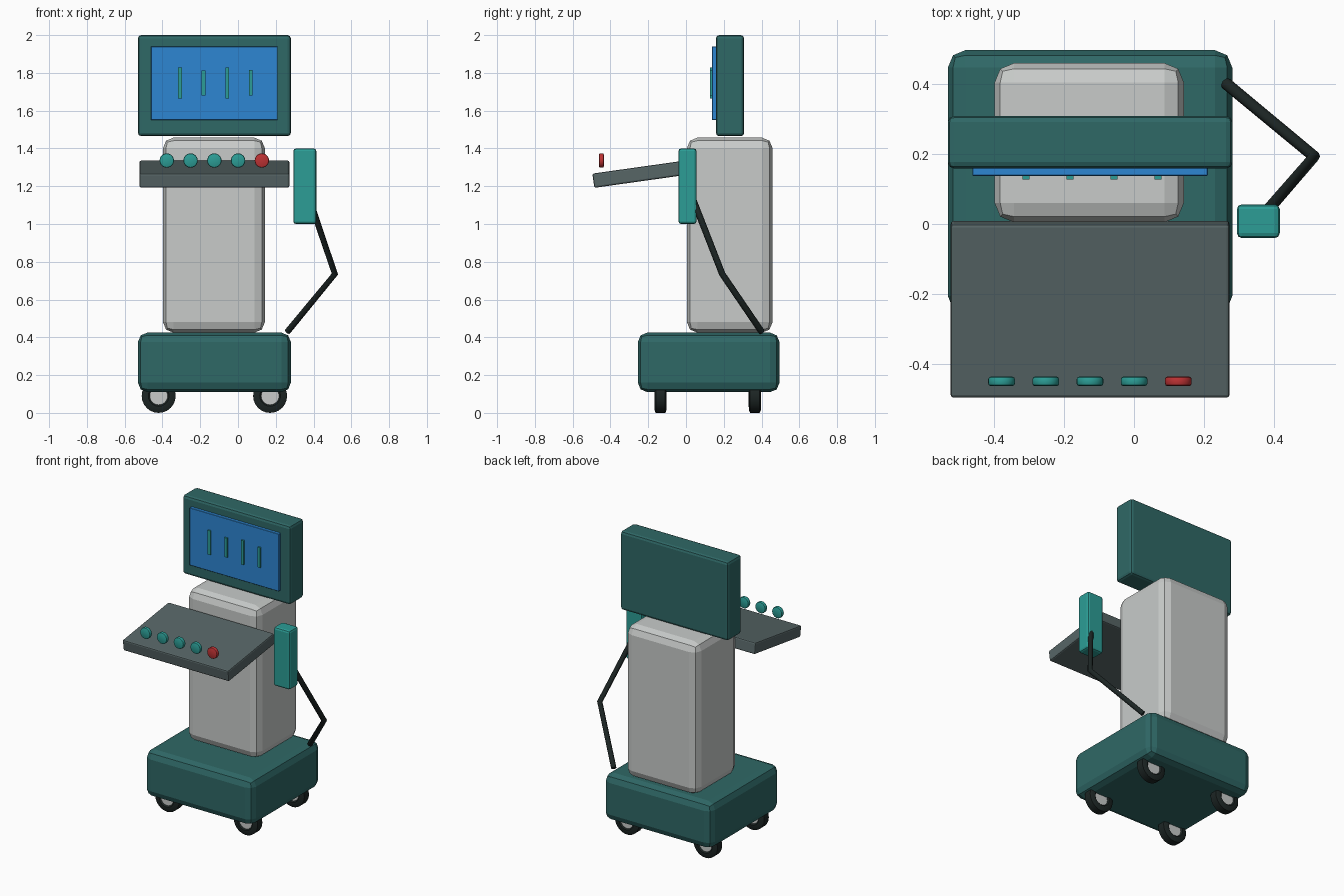
import bpy, bmesh, math
from mathutils import Vector

if "Cube" in bpy.data.objects:
    bpy.data.objects.remove(bpy.data.objects["Cube"])


def material(name, rgb):
    m = bpy.data.materials.new(name)
    m.diffuse_color = (*rgb, 1)
    m.use_nodes = True
    m.node_tree.nodes["Principled BSDF"].inputs["Base Color"].default_value = m.diffuse_color
    return m


DARK_TEAL = material("dark_teal", (0.028, 0.138, 0.133))
TEAL = material("bright_teal", (0.025, 0.34, 0.305))
PALE = material("pale_grey", (0.58, 0.60, 0.59))
GREY = material("slate_grey", (0.095, 0.132, 0.134))
BLUE = material("screen_blue", (0.027, 0.24, 0.65))
RED = material("red", (0.51, 0.032, 0.034))
BLACK = material("near_black", (0.012, 0.019, 0.018))


def finish(name, bm, mat):
    bmesh.ops.recalc_face_normals(bm, faces=bm.faces)
    me = bpy.data.meshes.new(name)
    bm.to_mesh(me)
    bm.free()
    me.materials.append(mat)
    ob = bpy.data.objects.new(name, me)
    bpy.context.collection.objects.link(ob)
    return ob


def box(name, lo, hi, mat, bevel=0.0, segments=2):
    """Bevelled box between two opposite corners, with its origin at the middle."""
    lo, hi = Vector(lo), Vector(hi)
    bm = bmesh.new()
    bmesh.ops.create_cube(bm, size=1)
    bmesh.ops.scale(bm, vec=hi - lo, verts=bm.verts)
    if bevel:
        bmesh.ops.bevel(bm, geom=bm.edges[:], offset=bevel, segments=segments,
                        profile=0.5, affect='EDGES')
    ob = finish(name, bm, mat)
    ob.location = (lo + hi) / 2
    return ob


def lathe(name, profile, centre, mat, steps=24, closed=False):
    """Spin (radius, y) points around the y axis."""
    bm = bmesh.new()
    rings = []
    for i in range(steps):
        a = 2 * math.pi * i / steps
        rings.append([bm.verts.new((r * math.cos(a), y, r * math.sin(a)))
                      for r, y in profile])
    n = len(profile)
    for i in range(steps):
        p, q = rings[i], rings[(i + 1) % steps]
        for j in range(n if closed else n - 1):
            k = (j + 1) % n
            bm.faces.new((p[j], p[k], q[k], q[j]))
    if not closed:
        bm.faces.new([r[0] for r in rings])
        bm.faces.new([r[-1] for r in rings])
    ob = finish(name, bm, mat)
    ob.location = centre
    return ob


def smooth(ob):
    bpy.ops.object.select_all(action='DESELECT')
    ob.select_set(True)
    bpy.context.view_layer.objects.active = ob
    bpy.ops.object.shade_smooth_by_angle(angle=math.radians(32))


# Body: wheeled base, column, monitor housing
box("base", (-0.53, -0.255, 0.11), (0.28, 0.495, 0.425), DARK_TEAL, 0.05)
box("column", (-0.397, 0.005, 0.425), (0.142, 0.458, 1.457), PALE, 0.055)
box("monitor_housing", (-0.53, 0.158, 1.465), (0.28, 0.308, 2.0), DARK_TEAL, 0.018)

# Screen with raised trace bars
box("screen", (-0.46, 0.137, 1.55), (0.21, 0.165, 1.94), BLUE, 0.002, 1)
for i in range(4):
    x, half = -0.307 + 0.125 * i, (0.082, 0.055)[i % 2]
    if i == 3:
        half = 0.068
    elif i == 1:
        half = 0.066
    box("screen_bar", (x - 0.01, 0.127, 1.747 - half),
        (x + 0.01, 0.14, 1.747 + half), TEAL)

# Tilted control panel
panel = box("control_panel", (-0.522, -0.493, 1.226), (0.272, 0.007, 1.302), GREY, 0.009)
panel.rotation_euler.x = math.radians(8)

# Row of control knobs, the last one red
for i in range(5):
    k = lathe("control_knob", [(0.031, -0.0135), (0.036, -0.011), (0.038, -0.006),
                               (0.038, 0.006), (0.036, 0.011), (0.031, 0.0135)],
              (-0.377 + 0.1258 * i, -0.448, 1.336), RED if i == 4 else TEAL)
    smooth(k)

# Handset and its cable
box("handset", (0.293, -0.04, 1.0), (0.415, 0.056, 1.4), TEAL, 0.014)
cv = bpy.data.curves.new("handset_cable", 'CURVE')
cv.dimensions = '3D'
cv.bevel_depth = 0.017
cv.bevel_resolution = 2
cv.use_fill_caps = True
sp = cv.splines.new('POLY')
path = [(0.262, 0.40, 0.43), (0.513, 0.192, 0.735), (0.355, 0.01, 1.2)]
sp.points.add(len(path) - 1)
for p, co in zip(sp.points, path):
    p.co = (*co, 1)
cv.materials.append(BLACK)
cable = bpy.data.objects.new("handset_cable", cv)
bpy.context.collection.objects.link(cable)
bpy.ops.object.select_all(action='DESELECT')
cable.select_set(True)
bpy.context.view_layer.objects.active = cable
bpy.ops.object.convert(target='MESH')

# Four wheels: tyre ring and pale hub
for x in (-0.42, 0.17):
    for y in (-0.135, 0.365):
        tyre = lathe("tyre", [(0.045, -0.024), (0.055, -0.033), (0.075, -0.032),
                              (0.09, -0.025), (0.09, 0.025), (0.075, 0.032),
                              (0.055, 0.033), (0.045, 0.024)],
                     (x, y, 0.09), BLACK, closed=True)
        smooth(tyre)
        hub = lathe("wheel_hub", [(0.048, -0.026), (0.048, 0.026)], (x, y, 0.09), PALE)
        smooth(hub)
